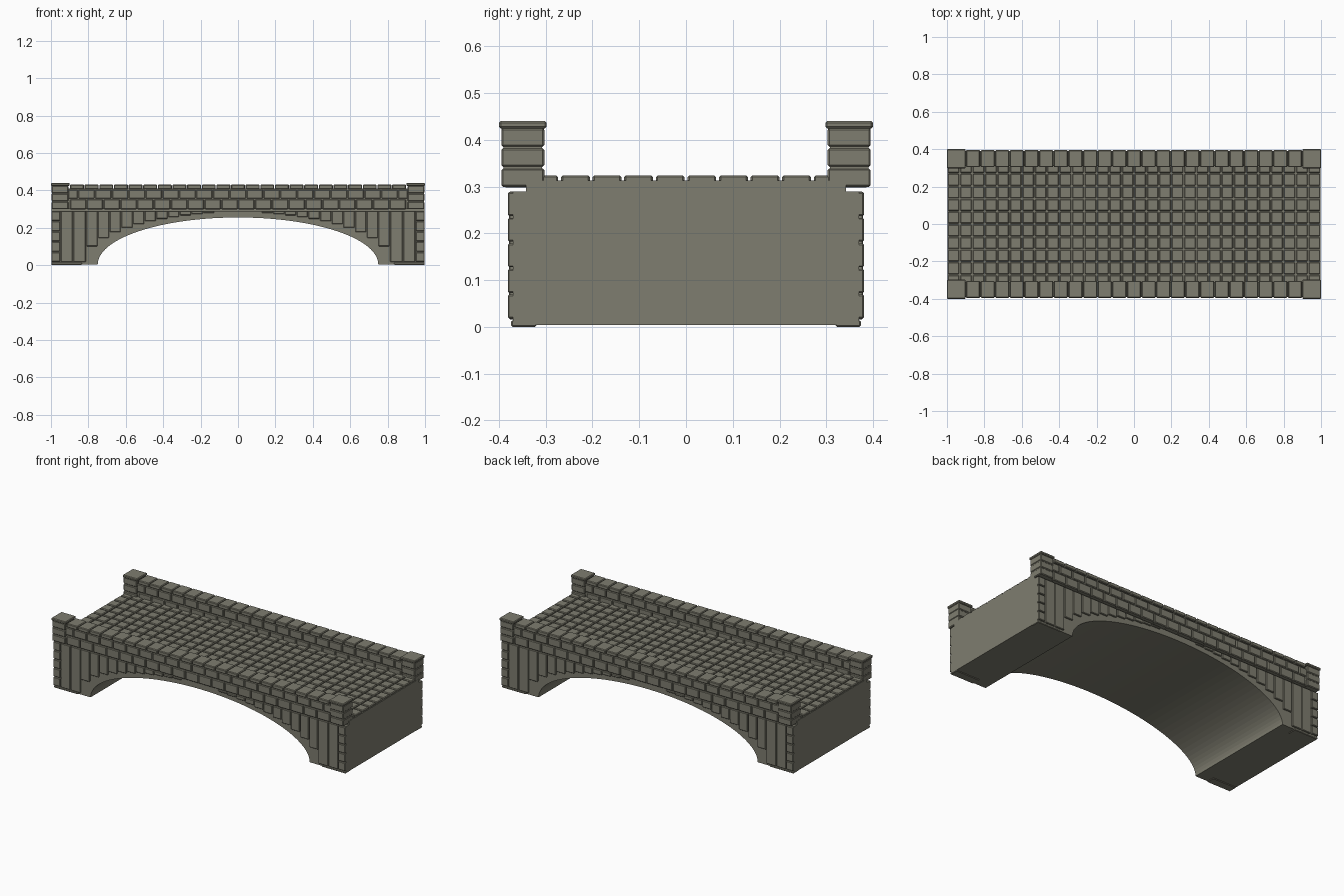
import bpy, bmesh, math
from mathutils import Matrix

if "Cube" in bpy.data.objects:
    bpy.data.objects.remove(bpy.data.objects["Cube"])

stone = bpy.data.materials.new("grey_olive_stone")
stone.diffuse_color = (0.21, 0.205, 0.16, 1)
stone.use_nodes = True
stone.node_tree.nodes["Principled BSDF"].inputs["Base Color"].default_value = stone.diffuse_color


def finish(name, bm, bevel=0.0):
    bmesh.ops.recalc_face_normals(bm, faces=bm.faces)
    me = bpy.data.meshes.new(name)
    bm.to_mesh(me)
    bm.free()
    me.materials.append(stone)
    ob = bpy.data.objects.new(name, me)
    bpy.context.collection.objects.link(ob)
    if bevel:
        m = ob.modifiers.new("chamfer", 'BEVEL')
        m.width = bevel
        m.segments = 1
        m.limit_method = 'ANGLE'
    return ob


def box(bm, x0, x1, y0, y1, z0, z1):
    mat = Matrix.Translation(((x0 + x1) / 2, (y0 + y1) / 2, (z0 + z1) / 2)) @ \
        Matrix.Diagonal((x1 - x0, y1 - y0, z1 - z0, 1))
    bmesh.ops.create_cube(bm, size=1, matrix=mat)


def box_both_sides(bm, x0, x1, y0, y1, z0, z1):
    box(bm, x0, x1, y0, y1, z0, z1)
    box(bm, x0, x1, -y1, -y0, z0, z1)


def box_four(bm, x0, x1, y0, y1, z0, z1):
    box_both_sides(bm, x0, x1, y0, y1, z0, z1)
    box_both_sides(bm, -x1, -x0, y0, y1, z0, z1)


# Arched body: profile in x-z, extruded along y
BASE, TOP, HALF = 0.004, 0.29, 0.37
N = 48
profile = [(-0.998, BASE), (-0.998, TOP), (0.998, TOP), (0.998, BASE)]
for i in range(N + 1):
    a = math.pi * i / N
    profile.append((0.75 * math.cos(a), BASE + 0.251 * math.sin(a)))
bm = bmesh.new()
face = bm.faces.new([bm.verts.new((x, -HALF, z)) for x, z in profile])
ext = bmesh.ops.extrude_face_region(bm, geom=[face])
moved = [g for g in ext["geom"] if isinstance(g, bmesh.types.BMVert)]
bmesh.ops.translate(bm, verts=moved, vec=(0, 2 * HALF, 0))
finish("arched_body", bm)

# Road slab
bm = bmesh.new()
box(bm, -0.998, 0.998, -0.342, 0.342, 0.28, 0.313)
finish("road_slab", bm)

# Paving stones
bm = bmesh.new()
NX, NY, g = 30, 10, 0.003
dx, dy = 1.996 / NX, 0.676 / NY
for i in range(NX):
    for j in range(NY):
        x, y = -0.998 + i * dx, -0.338 + j * dy
        box(bm, x + g, x + dx - g, y + g, y + dy - g, 0.308, 0.324)
finish("paving_stones", bm, 0.004)

# Base plinths under the four corners
bm = bmesh.new()
box_four(bm, 0.835, 0.998, 0.32, 0.374, 0.0, 0.014)
finish("base_plinths", bm, 0.003)

# Corner quoins
bm = bmesh.new()
for k in range(5):
    z = 0.016 + k * 0.0548
    box_four(bm, 0.952, 0.998, 0.36, 0.381, z + 0.002, z + 0.0528)
finish("corner_quoins", bm, 0.003)

# Upright spandrel stones stepping over the arch ring
bm = bmesh.new()
for x0, x1 in ((0.882, 0.95), (0.812, 0.882)):
    box_four(bm, x0 + 0.002, x1 - 0.002, 0.36, 0.379, 0.016, 0.289)
w = 0.0625
for k in range(13):
    x1 = 0.8125 - k * w
    mid = x1 - w / 2
    z0 = 0.008 + 0.275 * math.sqrt(1 - (mid / 0.83) ** 2)
    if z0 < 0.28:
        box_four(bm, x1 - w + 0.002, x1 - 0.002, 0.36, 0.379, z0, 0.289)
finish("spandrel_stones", bm, 0.003)

# Parapet cores and running-bond bricks
bm = bmesh.new()
box_both_sides(bm, -0.95, 0.95, 0.316, 0.382, 0.3, 0.41)
finish("parapet_cores", bm)

bm = bmesh.new()
bw = 0.09
for row, (z0, z1) in enumerate(((0.298, 0.352), (0.356, 0.404))):
    for k in range(21):
        x0 = max(-0.91, -0.9 + (k - 0.5 * row) * bw)
        x1 = min(0.91, -0.9 + (k + 1 - 0.5 * row) * bw)
        if x1 - x0 > 0.02:
            box_both_sides(bm, x0 + 0.002, x1 - 0.002, 0.309, 0.389, z0, z1)
finish("parapet_bricks", bm, 0.004)

# Coping stones
bm = bmesh.new()
n = 23
cw = 1.8 / n
for k in range(n):
    x = -0.9 + k * cw
    box_both_sides(bm, x + 0.002, x + cw - 0.002, 0.304, 0.395, 0.407, 0.431)
finish("coping_stones", bm, 0.004)

# End pillars: core, three courses and a cap
bm = bmesh.new()
box_four(bm, 0.912, 0.994, 0.308, 0.39, 0.3, 0.425)
finish("pillar_cores", bm)

bm = bmesh.new()
for k in range(3):
    z = 0.298 + k * 0.043
    box_four(bm, 0.907, 0.997, 0.303, 0.395, z + 0.001, z + 0.041)
finish("pillar_courses", bm, 0.004)

bm = bmesh.new()
box_four(bm, 0.9, 1.0, 0.298, 0.4, 0.424, 0.44)
finish("pillar_caps", bm, 0.004)
